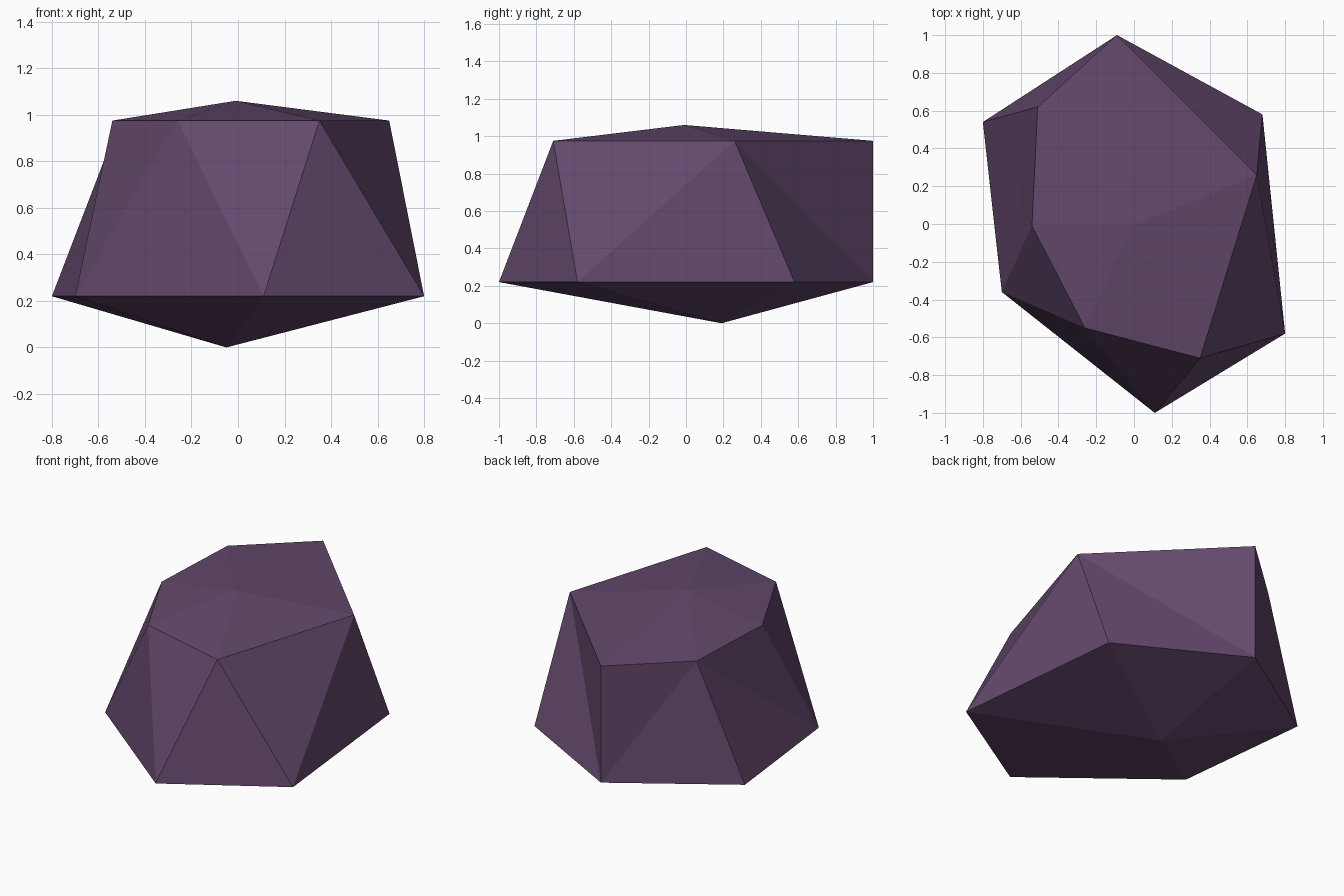
import bpy, bmesh

if "Cube" in bpy.data.objects:
    bpy.data.objects.remove(bpy.data.objects["Cube"])

# Faceted boulder: two six-sided rings closed by a low peak above and below
LOW, HIGH = 0.22, 0.975
upper_xy = [(-0.09, 1.0), (-0.51, 0.62), (-0.54, -0.01),
            (-0.26, -0.55), (0.35, -0.71), (0.65, 0.26)]
lower_xy = [(-0.09, 1.0), (-0.80, 0.54), (-0.70, -0.36),
            (0.11, -1.0), (0.80, -0.58), (0.68, 0.58)]
# Sides whose crease runs from the upper corner down to the next lower corner
down_creases = {1, 5}

bm = bmesh.new()
up = [bm.verts.new((x, y, HIGH)) for x, y in upper_xy]
lo = [bm.verts.new((x, y, LOW)) for x, y in lower_xy]
peak = bm.verts.new((-0.01, -0.01, 1.06))
base = bm.verts.new((-0.05, 0.19, 0.0))

for i in range(6):
    j = (i + 1) % 6
    # top and bottom fans
    bm.faces.new((peak, up[i], up[j]))
    bm.faces.new((base, lo[j], lo[i]))
    # side panel, split along its crease
    if i in down_creases:
        bm.faces.new((up[i], lo[i], lo[j]))
        bm.faces.new((up[i], lo[j], up[j]))
    else:
        bm.faces.new((up[i], lo[i], up[j]))
        bm.faces.new((lo[i], lo[j], up[j]))
bmesh.ops.recalc_face_normals(bm, faces=bm.faces)

mesh = bpy.data.meshes.new("boulder")
bm.to_mesh(mesh)
bm.free()

# Single dusky purple stone colour
stone = bpy.data.materials.new("purple_stone")
stone.diffuse_color = (0.125, 0.065, 0.15, 1)
stone.use_nodes = True
stone.node_tree.nodes["Principled BSDF"].inputs["Base Color"].default_value = stone.diffuse_color
mesh.materials.append(stone)

boulder = bpy.data.objects.new("boulder", mesh)
bpy.context.collection.objects.link(boulder)
